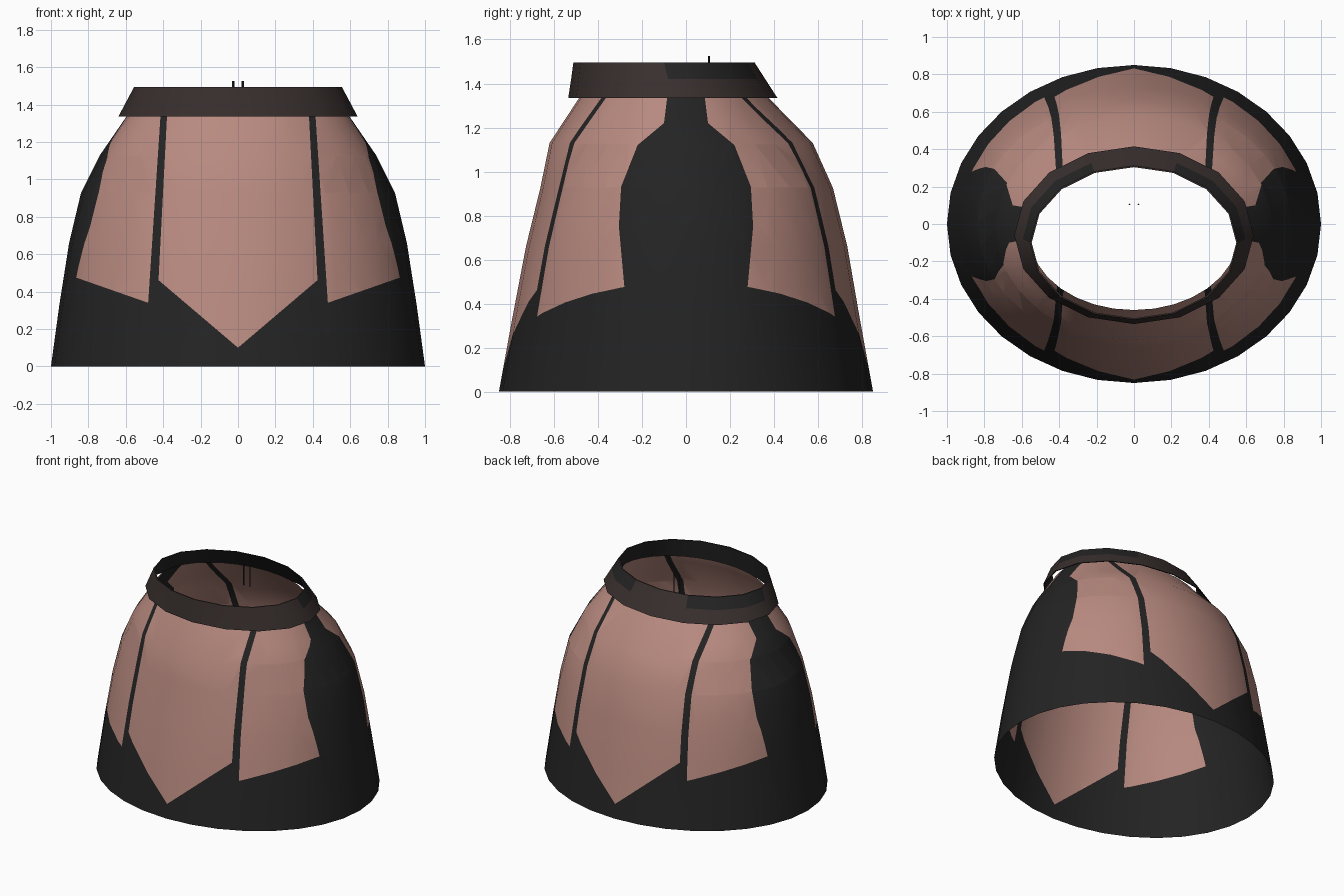
import bpy, bmesh, math
from mathutils import Vector

if "Cube" in bpy.data.objects:
    bpy.data.objects.remove(bpy.data.objects["Cube"])


def material(name, rgb):
    m = bpy.data.materials.new(name)
    m.diffuse_color = (*rgb, 1)
    m.use_nodes = True
    m.node_tree.nodes["Principled BSDF"].inputs["Base Color"].default_value = m.diffuse_color
    return m


black = material("black cloth", (0.017, 0.017, 0.017))
pink = material("dusty pink", (0.48, 0.255, 0.215))
brown = material("dark brown leather", (0.040, 0.029, 0.027))


def loft(rings, sides, closed=False):
    """Skin a stack of ellipses given as (z, x radius, y radius, y centre)."""
    bm = bmesh.new()
    loops = []
    for z, rx, ry, cy in rings:
        angles = [2 * math.pi * i / sides for i in range(sides)]
        loops.append([bm.verts.new((rx * math.cos(a), cy + ry * math.sin(a), z)) for a in angles])
    pairs = list(zip(loops, loops[1:]))
    if closed:
        pairs.append((loops[-1], loops[0]))
    for lo, hi in pairs:
        for i in range(sides):
            j = (i + 1) % sides
            bm.faces.new((lo[i], lo[j], hi[j], hi[i]))
    bm.normal_update()
    return bm


def finish(bm, name, mats, angle=None):
    me = bpy.data.meshes.new(name)
    bm.to_mesh(me)
    bm.free()
    ob = bpy.data.objects.new(name, me)
    bpy.context.collection.objects.link(ob)
    for m in mats:
        me.materials.append(m)
    if angle:
        bpy.ops.object.select_all(action='DESELECT')
        ob.select_set(True)
        bpy.context.view_layer.objects.active = ob
        bpy.ops.object.shade_smooth_by_angle(angle=math.radians(angle))
    return ob


def cut(bm, a, b, axis, test):
    """Split faces passing the test along line a-b swept along the axis."""
    no = (Vector(b) - Vector(a)).cross(Vector(axis)).normalized()
    faces = [f for f in bm.faces if test(f.calc_center_median())]
    geom = faces + list({e for f in faces for e in f.edges}) + list({v for f in faces for v in f.verts})
    bmesh.ops.bisect_plane(bm, geom=geom, dist=1e-5, plane_co=a, plane_no=no)


# Panel outlines: seams and hems seen along y, side edge seen along x
def seam_in(z): return 0.38 + (1.33 - z) * 0.052
def seam_out(z): return 0.415 + (1.33 - z) * 0.066
def point_hem(x): return 0.10 + abs(x) * 0.85
def side_hem(x): return 0.34 + (abs(x) - 0.48) * 0.35


side_edge = [(0.30, 0.262), (0.475, 0.28), (0.75, 0.305), (0.93, 0.295),
             (1.12, 0.22), (1.22, 0.10), (1.42, 0.075)]


def side_limit(z):
    for (z0, y0), (z1, y1) in zip(side_edge, side_edge[1:]):
        if z0 <= z <= z1:
            return y0 + (y1 - y0) * (z - z0) / (z1 - z0)
    return 9


# Skirt shell
skirt = loft([(0, 1, 0.85, 0), (0.33, 0.955, 0.79, 0), (0.66, 0.903, 0.73, 0.003),
              (0.925, 0.84, 0.665, 0.003), (1.13, 0.738, 0.598, -0.022),
              (1.335, 0.597, 0.43, -0.055), (1.39, 0.555, 0.395, -0.065)], 32)
bmesh.ops.triangulate(skirt, faces=skirt.faces[:])
Y, X = (0, 1, 0), (1, 0, 0)
for s in (-1, 1):
    for seam in (seam_in, seam_out):
        cut(skirt, (s * seam(0), 0, 0), (s * seam(1.3), 0, 1.3), Y, lambda c: c.x * s > 0.1)
    cut(skirt, (0, 0, point_hem(0)), (s * 0.5, 0, point_hem(0.5)), Y,
        lambda c: c.x * s > 0 and abs(c.x) < seam_in(c.z))
    cut(skirt, (s * 0.4, 0, side_hem(0.4)), (s * 0.9, 0, side_hem(0.9)), Y,
        lambda c: c.x * s > seam_out(c.z))
for z, _ in side_edge[1:-1]:
    cut(skirt, (0, 0, z), (0, 1, z), X, lambda c: abs(c.x) > 0.5)
for s in (-1, 1):
    for (z0, y0), (z1, y1) in zip(side_edge, side_edge[1:]):
        cut(skirt, (0, s * y0, z0), (0, s * y1, z1), X,
            lambda c: abs(c.x) > 0.5 and z0 < c.z < z1 and c.y * s > -0.1)
for f in skirt.faces:
    c = f.calc_center_median()
    x, y = abs(c.x), abs(c.y)
    centre = x < seam_in(c.z) and c.z > point_hem(x)
    side = x > seam_out(c.z) and c.z > side_hem(x) and y > side_limit(c.z)
    f.material_index = int(centre or side)
finish(skirt, "skirt", [black, pink], 60)

# Waist belt: flared outer band, thin black lining
belt = loft([(1.335, 0.64, 0.475, -0.06), (1.42, 0.595, 0.441, -0.081),
             (1.495, 0.555, 0.412, -0.10), (1.495, 0.547, 0.404, -0.10),
             (1.335, 0.632, 0.467, -0.06)], 16, closed=True)
for i, f in enumerate(belt.faces):
    row = i // 16
    c = f.calc_center_median()
    patch = row == 1 and c.y > -0.06 and abs(c.x) > 0.2
    f.material_index = int(row >= 3 or patch)
finish(belt, "waist_belt", [brown, black], 35)

# Pair of thin pins inside the waist
for s, side in ((-1, "left"), (1, "right")):
    pin = loft([(1.36, 0.006, 0.004, 0.105), (1.525, 0.006, 0.004, 0.105)], 4)
    bmesh.ops.holes_fill(pin, edges=pin.edges[:])
    bmesh.ops.translate(pin, verts=pin.verts[:], vec=(s * 0.025, 0, 0))
    finish(pin, side + "_pin", [black])
